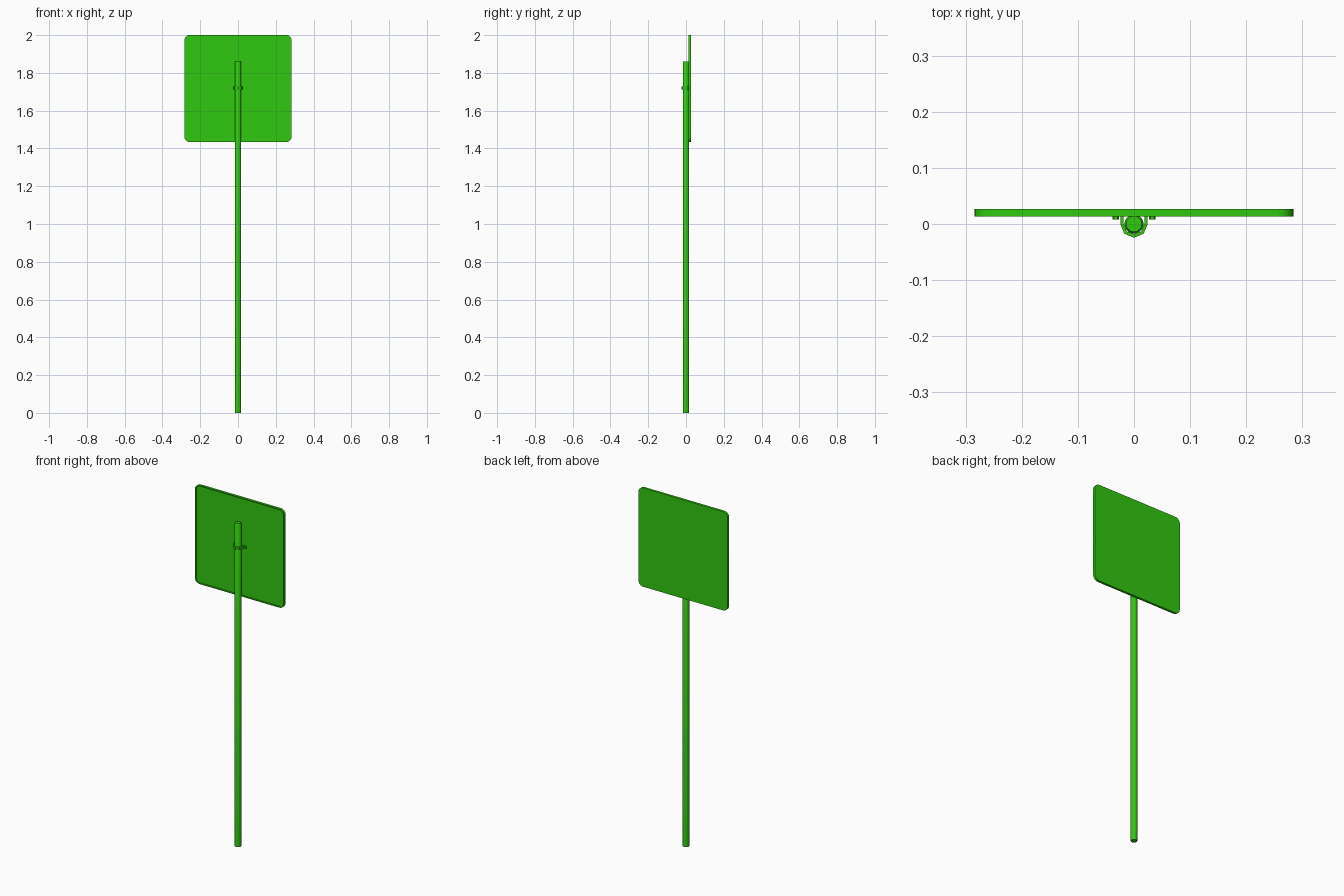
import bpy, bmesh
from math import sin, cos, pi, radians

if "Cube" in bpy.data.objects:
    bpy.data.objects.remove(bpy.data.objects["Cube"])

green = bpy.data.materials.new("green_paint")
green.diffuse_color = (0.03, 0.58, 0.005, 1)
green.use_nodes = True
green.node_tree.nodes["Principled BSDF"].inputs["Base Color"].default_value = green.diffuse_color


def finish(name, bm, smooth=True):
    bmesh.ops.recalc_face_normals(bm, faces=bm.faces)
    me = bpy.data.meshes.new(name)
    bm.to_mesh(me)
    bm.free()
    ob = bpy.data.objects.new(name, me)
    bpy.context.collection.objects.link(ob)
    me.materials.append(green)
    if smooth:
        bpy.ops.object.select_all(action='DESELECT')
        ob.select_set(True)
        bpy.context.view_layer.objects.active = ob
        bpy.ops.object.shade_smooth_by_angle(angle=radians(35))
    return ob


def loft(name, rings, smooth=True):
    """Skin a list of equal-length point rings and cap both ends."""
    bm = bmesh.new()
    rows = [[bm.verts.new(p) for p in ring] for ring in rings]
    n = len(rows[0])
    for a, b in zip(rows, rows[1:]):
        for i in range(n):
            j = (i + 1) % n
            bm.faces.new((a[i], a[j], b[j], b[i]))
    bm.faces.new(rows[0])
    bm.faces.new(rows[-1])
    return finish(name, bm, smooth)


def circle(r, z, n=20):
    return [(r * cos(2 * pi * i / n), r * sin(2 * pi * i / n), z) for i in range(n)]


def rounded_square(half, rad, y, zc=1.717, steps=6):
    pts = []
    for k, (sx, sz) in enumerate([(1, 1), (-1, 1), (-1, -1), (1, -1)]):
        for i in range(steps + 1):
            a = pi / 2 * (k + i / steps)
            pts.append((sx * (half - rad) + rad * cos(a), y,
                        zc + sz * (half - rad) + rad * sin(a)))
    return pts


# Post with a slightly eased top edge
loft("post", [circle(0.017, 0), circle(0.017, 1.855), circle(0.014, 1.86)])

# Sign panel: a shallow tray with its rim turned toward the post
loft("sign_panel", [rounded_square(0.284, 0.03, 0.027),
                    rounded_square(0.284, 0.03, 0.013),
                    rounded_square(0.278, 0.024, 0.013),
                    rounded_square(0.278, 0.024, 0.019)])

# Clamp: faceted strap round the post with a flange on each side
arc = [(cos(pi + pi * i / 4), sin(pi + pi * i / 4)) for i in range(5)]
outer = [(-0.04, 0.020), (-0.04, 0.014), (-0.0245, 0.014)]
outer += [(0.0245 * c, 0.0245 * s) for c, s in arc]
outer += [(0.0245, 0.014), (0.04, 0.014), (0.04, 0.020)]
inner = [(0.0185, 0.020)] + [(0.0185 * c, 0.0185 * s) for c, s in reversed(arc)] + [(-0.0185, 0.020)]
loft("clamp_strap", [[(x, y, z) for x, y in outer + inner] for z in (1.712, 1.728)], False)

# Hexagonal bolt heads on the flanges
for side, sx in (("left", -1), ("right", 1)):
    loft("clamp_bolt_" + side,
         [[(sx * 0.0325 + 0.006 * cos(pi * i / 3), y, 1.72 + 0.006 * sin(pi * i / 3))
           for i in range(6)] for y in (0.008, 0.015)], False)
